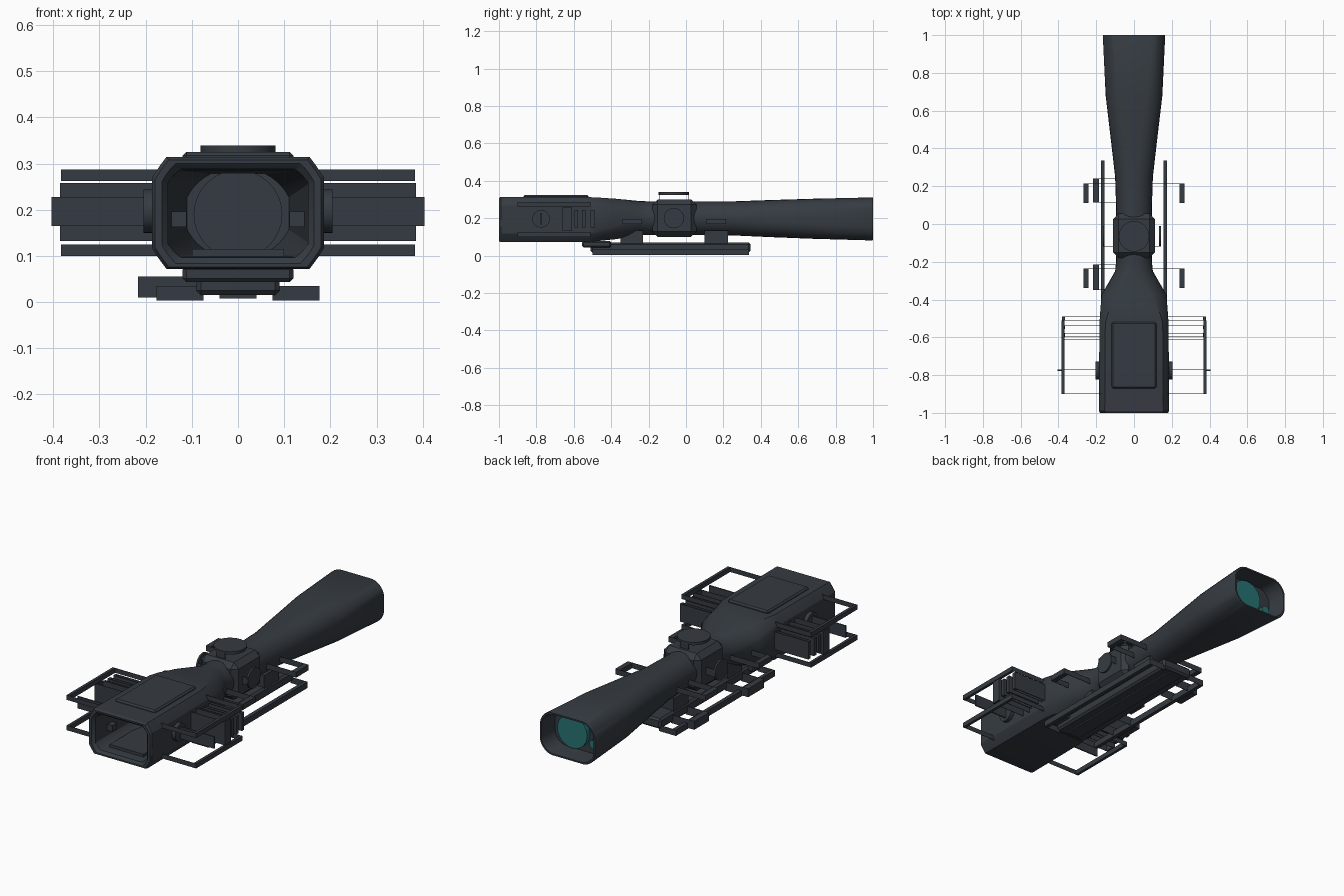
import bpy, bmesh, math
from mathutils import Matrix, Vector

if bpy.data.objects.get("Cube"):
    bpy.data.objects.remove(bpy.data.objects["Cube"])


def material(name, rgb):
    m = bpy.data.materials.new(name)
    m.use_nodes = True
    col = (*rgb, 1)
    m.diffuse_color = col
    m.node_tree.nodes["Principled BSDF"].inputs["Base Color"].default_value = col
    return m


SLATE = material("dark slate", (0.036, 0.044, 0.054))
TEAL = material("teal glass", (0.02, 0.17, 0.17))


def finish(name, bm, mat=SLATE, smooth=False):
    bmesh.ops.recalc_face_normals(bm, faces=bm.faces)
    me = bpy.data.meshes.new(name)
    bm.to_mesh(me)
    bm.free()
    me.materials.append(mat)
    ob = bpy.data.objects.new(name, me)
    bpy.context.collection.objects.link(ob)
    if smooth:
        bpy.ops.object.select_all(action='DESELECT')
        ob.select_set(True)
        bpy.context.view_layer.objects.active = ob
        bpy.ops.object.shade_smooth_by_angle(angle=math.radians(30))
    return ob


def box(name, x, y, z, bevel=0):
    """Box from (low, high) ranges on each axis."""
    bm = bmesh.new()
    bmesh.ops.create_cube(bm, size=1)
    for v in bm.verts:
        v.co = Vector([lo + (c + 0.5) * (hi - lo) for c, (lo, hi) in zip(v.co, (x, y, z))])
    if bevel:
        bmesh.ops.bevel(bm, geom=bm.edges[:], offset=bevel, segments=1, affect='EDGES')
    return finish(name, bm)


def disc(name, centre, axis, radius, depth, mat=SLATE, sides=32):
    bm = bmesh.new()
    turn = Vector((0, 0, 1)).rotation_difference(Vector(axis)).to_matrix().to_4x4()
    bmesh.ops.create_cone(bm, cap_ends=True, segments=sides, radius1=radius, radius2=radius,
                          depth=depth, matrix=Matrix.Translation(centre) @ turn)
    return finish(name, bm, mat, True)


def ring(y, a, b, zc, rx, rz, round_=1.0, n=6):
    """Rectangle section with corners between chamfered (0) and round (1)."""
    pts = []
    for q, (sx, sz) in enumerate(((1, 1), (-1, 1), (-1, -1), (1, -1))):
        for i in range(n + 1):
            t = i / n if q % 2 == 0 else 1 - i / n
            c = (1 - t) * (1 - round_) + math.cos(t * math.pi / 2) * round_
            s = t * (1 - round_) + math.sin(t * math.pi / 2) * round_
            pts.append((sx * (a - rx + rx * c), y, zc + sz * (b - rz + rz * s)))
    return pts


def loft(name, sections):
    bm = bmesh.new()
    rows = [[bm.verts.new(p) for p in ring(*s)] for s in sections]
    for r0, r1 in zip(rows, rows[1:]):
        for i in range(len(r0)):
            j = (i + 1) % len(r0)
            bm.faces.new((r0[i], r0[j], r1[j], r1[i]))
    bm.faces.new(rows[0])
    bm.faces.new(rows[-1])
    bmesh.ops.remove_doubles(bm, verts=bm.verts, dist=0.0002)
    return finish(name, bm, SLATE, True)


# Hollow housing, tube and flared bell in one skin, from inner front to inner back
loft("scope_body", [
    (-0.62, 0.11, 0.085, 0.192, 0.05, 0.05, 0.4),
    (-0.95, 0.15, 0.092, 0.192, 0.03, 0.03, 0.3),
    (-0.985, 0.152, 0.096, 0.192, 0.03, 0.03, 0.3),
    (-1.0, 0.165, 0.108, 0.192, 0.03, 0.04, 0.2),
    (-1.0, 0.18, 0.116, 0.192, 0.03, 0.043, 0.1),
    (-0.99, 0.186, 0.121, 0.193, 0.031, 0.045, 0.1),
    (-0.53, 0.183, 0.12, 0.193, 0.031, 0.045, 0.1),
    (-0.48, 0.18, 0.117, 0.194, 0.04, 0.05, 0.2),
    (-0.375, 0.172, 0.108, 0.196, 0.075, 0.07, 0.5),
    (-0.25, 0.1, 0.092, 0.2, 0.09, 0.09, 1),
    (-0.2, 0.095, 0.09, 0.2, 0.09, 0.09, 1),
    (0.1, 0.095, 0.09, 0.2, 0.09, 0.09, 1),
    (0.25, 0.1, 0.091, 0.199, 0.09, 0.09, 1),
    (0.45, 0.123, 0.099, 0.198, 0.09, 0.085, 1),
    (0.68, 0.15, 0.107, 0.197, 0.085, 0.08, 1),
    (0.995, 0.165, 0.115, 0.196, 0.07, 0.07, 0.8),
    (1.0, 0.163, 0.113, 0.196, 0.07, 0.07, 0.8),
    (1.0, 0.155, 0.105, 0.196, 0.065, 0.065, 0.8),
    (0.9, 0.143, 0.097, 0.196, 0.065, 0.065, 0.9),
])

# Lenses and inner front fittings
disc("front_lens", (0, -0.64, 0.19), (0, 1, 0), 0.096, 0.05)
disc("rear_lens", (0.025, 0.91, 0.197), (0, 1, 0), 0.088, 0.03, TEAL)
disc("rear_sensor", (-0.1, 0.91, 0.16), (0, 1, 0), 0.024, 0.03, TEAL, 16)
box("inner_ledge", (-0.1, 0.1), (-0.94, -0.66), (0.095, 0.115))

# Top panel and turret block with its floating cap
box("top_panel", (-0.12, 0.12), (-0.87, -0.52), (0.3, 0.325), 0.008)
box("turret_block", (-0.11, 0.11), (-0.18, 0.055), (0.1, 0.3), 0.028)
disc("turret_cap", (0, -0.065, 0.332), (0, 0, 1), 0.081, 0.015)
for y in (-0.143, 0.013):
    box("turret_cap_web", (-0.025, 0.025), (y - 0.001, y + 0.001), (0.29, 0.33))


def outrigger(name, side, inner, outer, y, z, depth=0.015):
    """Outer bar carried by thin webs at both of its ends."""
    def span(lo, hi):
        return tuple(sorted((side * lo, side * hi)))
    box(name + "_bar", span(outer - depth, outer), y, z)
    for e in (y[0] + 0.001, y[1] - 0.001):
        box(name + "_web", span(inner, outer), (e - 0.001, e + 0.001), z)


for s, label in ((1, "left_"), (-1, "right_")):
    # Housing side frames, broad fin and three narrow ribs
    for z in ((0.1, 0.125), (0.262, 0.287)):
        outrigger(label + "side_frame", s, 0.17, 0.383, (-0.9, -0.51), z)
    outrigger(label + "broad_fin", s, 0.17, 0.385, (-0.66, -0.61), (0.132, 0.258))
    for y in (-0.587, -0.547, -0.5):
        outrigger(label + "rib", s, 0.17, 0.38, (y - 0.01, y + 0.01), (0.15, 0.245))

    # Round side knob with raised slot blade
    disc(label + "side_knob", (s * 0.185, -0.775, 0.197), (1, 0, 0), 0.047, 0.04)
    outrigger(label + "knob_blade", s, 0.19, 0.404, (-0.779, -0.771), (0.165, 0.228), 0.02)
    box(label + "inner_contact", tuple(sorted((s * 0.112, s * 0.15))), (-0.9, -0.86), (0.163, 0.196))

    # Turret side caps
    x = 0.137 if s > 0 else 0.16
    disc(label + "turret_cap", (s * x, -0.065, 0.2), (1, 0, 0), 0.054, 0.01)
    for y in (-0.117, -0.013):
        box(label + "turret_web", tuple(sorted((s * 0.1, s * x))), (y - 0.001, y + 0.001), (0.18, 0.22))

    # Clamp bolts beside the tube and long rail edges
    for y in ((-0.34, -0.235), (0.11, 0.215)):
        outrigger(label + "clamp_bolt", s, 0.085, 0.267, y, (0.168, 0.197), 0.027)
    outrigger(label + "rail_edge", s, 0.075, 0.176, (-0.5, 0.337), (0.003, 0.035), 0.02)

# Locking levers on one side
for y in ((-0.35, -0.215), (0.115, 0.24)):
    outrigger("lock_lever", -1, 0.08, 0.217, y, (0.01, 0.055), 0.032)

# Mounting rail, feet and front stop
box("rail", (-0.09, 0.09), (-0.51, 0.345), (0.015, 0.07), 0.01)
box("rail_groove_strip", (-0.04, 0.04), (-0.48, 0.32), (0.008, 0.02))
box("front_stop", (-0.12, 0.12), (-0.555, -0.4), (0.043, 0.078), 0.008)
for y in ((-0.35, -0.23), (0.1, 0.225)):
    box("mount_foot", (-0.085, 0.085), y, (0.06, 0.135))
